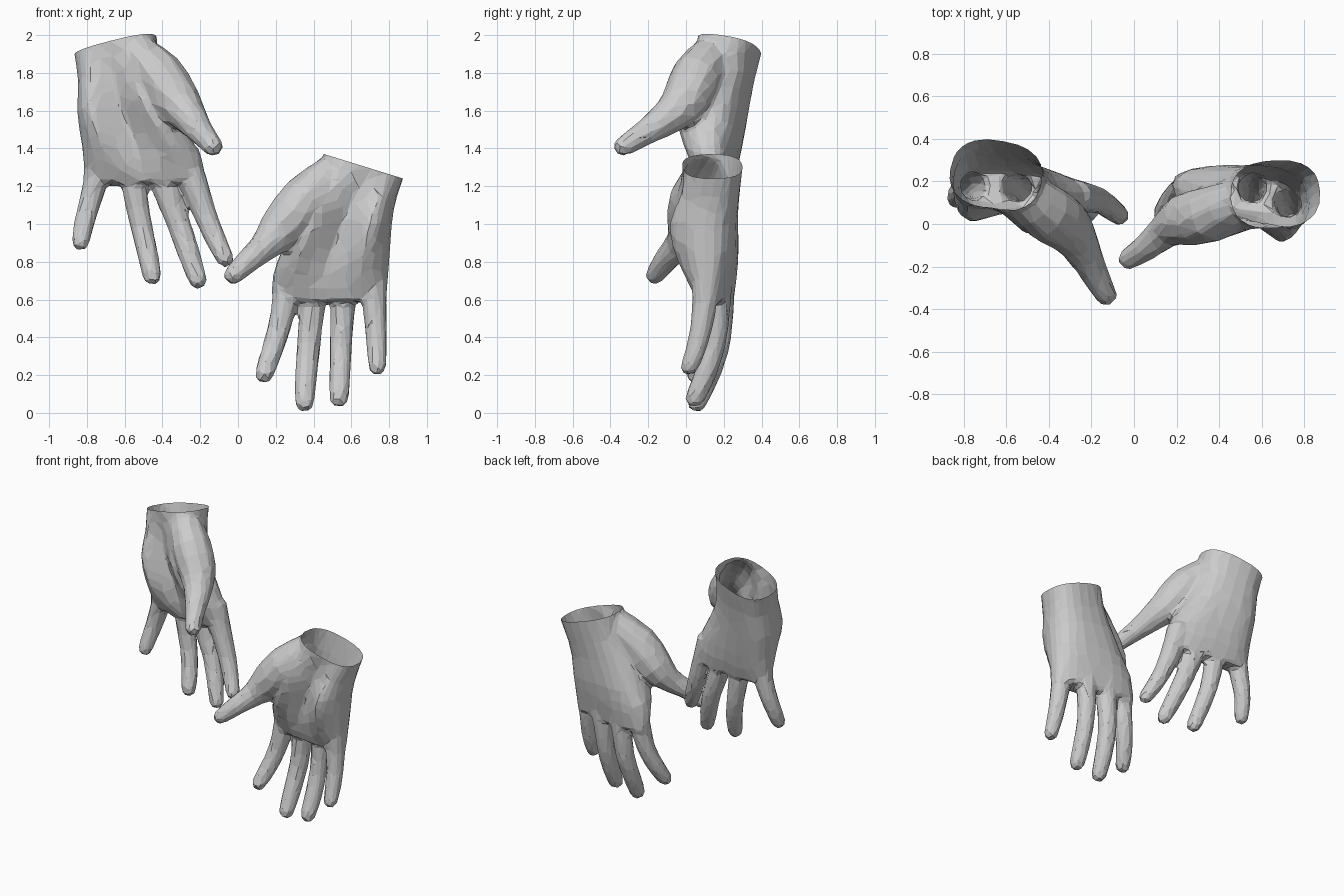
import bpy, bmesh
from math import cos, sin, pi, copysign
from mathutils import Vector

if "Cube" in bpy.data.objects:
    bpy.data.objects.remove(bpy.data.objects["Cube"])


def refine(rows):
    """Insert a smooth in-between row after each row."""
    out = []
    for i in range(len(rows) - 1):
        a, b = rows[max(i - 1, 0)], rows[i]
        c, d = rows[i + 1], rows[min(i + 2, len(rows) - 1)]
        out += [b, tuple((9 * (q + r) - p - s) / 16 for p, q, r, s in zip(a, b, c, d))]
    return out + [rows[-1]]


def loft(name, rings):
    """Closed solid skinned over a list of point rings."""
    bm = bmesh.new()
    rings = [[bm.verts.new(p) for p in ring] for ring in rings]
    n = len(rings[0])
    for r, s in zip(rings, rings[1:]):
        for k in range(n):
            bm.faces.new((r[k], r[(k + 1) % n], s[(k + 1) % n], s[k]))
    bm.faces.new(rings[0])
    bm.faces.new(rings[-1])
    bmesh.ops.recalc_face_normals(bm, faces=bm.faces)
    mesh = bpy.data.meshes.new(name)
    bm.to_mesh(mesh)
    bm.free()
    ob = bpy.data.objects.new(name, mesh)
    bpy.context.collection.objects.link(ob)
    return ob


def digit(name, rows, sides=10):
    """Finger: rows of x, y, z, radius from root to tip, with a rounded tip."""
    rows = refine(rows)
    pts = [Vector(r[:3]) for r in rows]
    rad = [r[3] for r in rows]
    end = (pts[-1] - pts[-2]).normalized()
    r = rad[-1]
    pts += [pts[-1] + end * r * 0.65, pts[-1] + end * r * 1.08]
    rad += [r * 0.85, r * 0.45]
    rings = []
    for i, (p, r) in enumerate(zip(pts, rad)):
        t = (pts[min(i + 1, len(pts) - 1)] - pts[max(i - 1, 0)]).normalized()
        u = (Vector((1, 0, 0)) - t * t.x).normalized()
        v = t.cross(u)
        rings.append([p + r * 1.08 * (u * cos(a) + v * sin(a))
                      for a in (2 * pi * (k + 0.5) / sides for k in range(sides))])
    return loft(name, rings)


def palm(name, rows, axis, sides=24):
    """Palm: rows of outer edge xyz, thumb edge xyz, half thickness, hollow."""
    rings = []
    for row in refine(rows):
        a, b = Vector(row[:3]), Vector(row[3:6])
        mid, side = (a + b) / 2, (b - a) / 2
        n = axis.cross(side).normalized()
        n = n if n.y > 0 else -n
        ring = []
        for k in range(sides):
            c, s = cos(2 * pi * k / sides), sin(2 * pi * k / sides)
            u = copysign(abs(c) ** 0.8, c)
            v = copysign(abs(s) ** 0.8, s)
            if v < 0:  # cupped middle between the two pads
                v *= 1 - row[7] * cos(1.5 * pi * u)
            ring.append(mid + side * u + n * v * row[6])
        rings.append(ring)
    # forearm stub above the wrist, trimmed off later
    wrist, h, q = rings[0], sides // 2, sides // 4
    stub = [p - axis * 0.15 for p in wrist]
    normal = (wrist[q] - wrist[q + h]).cross(wrist[0] - wrist[h]).normalized()
    normal = normal if normal.z > 0 else -normal
    return loft(name, [stub] + rings), (wrist[0] + wrist[h]) / 2, normal


def apply(ob, kind, **settings):
    mod = ob.modifiers.new(kind, kind)
    for key, value in settings.items():
        setattr(mod, key, value)
    bpy.context.view_layer.objects.active = ob
    bpy.ops.object.modifier_apply(modifier=mod.name)


def hand(name, axis, palm_rows, digits):
    body, wrist, normal = palm(name, palm_rows, Vector(axis))
    # weld every digit into the palm
    for rows in digits:
        tool = digit(name + "_digit", rows)
        apply(body, 'BOOLEAN', operation='UNION', solver='EXACT', object=tool)
        bpy.data.objects.remove(tool)
    # blend the joints, then reduce to a low-poly skin
    apply(body, 'REMESH', mode='VOXEL', voxel_size=0.014)
    apply(body, 'SMOOTH', factor=0.5, iterations=10)
    apply(body, 'DECIMATE', ratio=1600 / (2 * len(body.data.polygons)))
    # open the wrist
    bm = bmesh.new()
    bm.from_mesh(body.data)
    bmesh.ops.bisect_plane(bm, geom=bm.verts[:] + bm.edges[:] + bm.faces[:],
                           plane_co=wrist, plane_no=normal, clear_outer=True)
    bmesh.ops.join_triangles(bm, faces=bm.faces, angle_face_threshold=0.35,
                             angle_shape_threshold=0.9)
    for f in bm.faces:
        f.smooth = False
    bm.to_mesh(body.data)
    bm.free()


# lower hand
hand("lower_hand", (-0.25, 0, -1), [
    (0.875, 0.15, 1.24, 0.455, 0.13, 1.37, 0.16, 0),
    (0.835, 0.13, 1.12, 0.42, 0.13, 1.23, 0.155, 0.2),
    (0.815, 0.10, 1.00, 0.33, 0.13, 1.06, 0.16, 0.4),
    (0.805, 0.10, 0.86, 0.24, 0.15, 0.88, 0.15, 0.4),
    (0.795, 0.10, 0.72, 0.185, 0.18, 0.73, 0.12, 0.2),
    (0.785, 0.11, 0.59, 0.18, 0.20, 0.59, 0.08, 0)],
    [[(.28, .18, .78, .075), (.25, .17, .60, .066), (.215, .15, .44, .058),
      (.17, .10, .30, .054), (.14, .05, .21, .048)],
     [(.42, .18, .78, .08), (.395, .185, .57, .066), (.375, .17, .36, .06),
      (.36, .12, .20, .057), (.353, .06, .06, .05)],
     [(.57, .16, .78, .08), (.555, .17, .57, .064), (.545, .15, .36, .056),
      (.54, .10, .20, .055), (.535, .05, .085, .05)],
     [(.72, .10, .78, .07), (.72, .10, .60, .064), (.73, .08, .45, .055),
      (.735, .05, .33, .051), (.737, .02, .25, .046)],
     [(.51, .11, 1.27, .10), (.36, .045, 1.13, .125), (.235, .02, .985, .115),
      (.15, -.03, .89, .08), (.07, -.10, .82, .063), (-.02, -.16, .735, .05)]])

# upper hand
hand("upper_hand", (0.25, -0.2, -1), [
    (-.86, .27, 1.89, -.435, .19, 2.0, .165, 0),
    (-.84, .25, 1.75, -.42, .15, 1.84, .155, .2),
    (-.845, .22, 1.58, -.36, .11, 1.66, .155, .4),
    (-.825, .20, 1.42, -.27, .10, 1.50, .14, .4),
    (-.815, .19, 1.30, -.20, .11, 1.35, .115, .2),
    (-.805, .19, 1.21, -.17, .12, 1.21, .08, 0)],
    [[(-.28, .13, 1.38, .075), (-.23, .125, 1.21, .068), (-.165, .11, 1.03, .058),
      (-.11, .075, .90, .052), (-.07, .04, .82, .045)],
     [(-.42, .15, 1.38, .08), (-.385, .15, 1.19, .067), (-.31, .14, .99, .06),
      (-.255, .10, .83, .056), (-.215, .06, .71, .048)],
     [(-.56, .17, 1.38, .08), (-.55, .17, 1.19, .064), (-.51, .16, .98, .056),
      (-.475, .12, .83, .053), (-.455, .08, .73, .048)],
     [(-.74, .18, 1.38, .07), (-.755, .18, 1.22, .062), (-.795, .17, 1.08, .055),
      (-.82, .145, .98, .051), (-.832, .12, .91, .046)],
     [(-.53, .14, 1.90, .10), (-.42, .06, 1.79, .125), (-.33, 0, 1.66, .12),
      (-.26, -.09, 1.57, .09), (-.195, -.215, 1.485, .065), (-.135, -.325, 1.415, .052)]])
